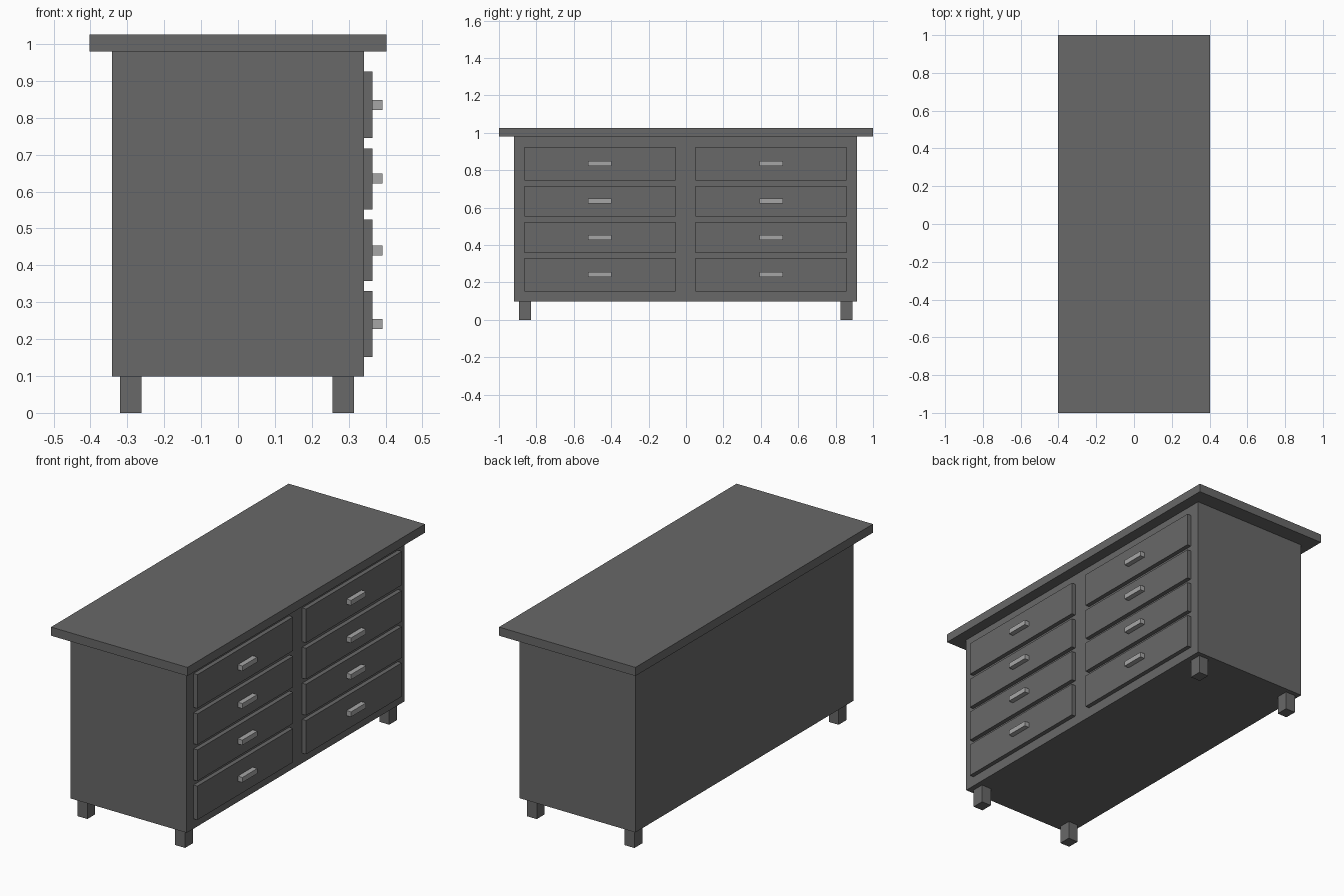
import bpy

if "Cube" in bpy.data.objects:
    bpy.data.objects.remove(bpy.data.objects["Cube"])


def material(name, value):
    m = bpy.data.materials.new(name)
    m.diffuse_color = (value, value, value, 1)
    m.use_nodes = True
    m.node_tree.nodes["Principled BSDF"].inputs["Base Color"].default_value = m.diffuse_color
    return m


dark = material("dark grey", 0.14)
light = material("light grey", 0.38)


def box(name, x, y, z, mat):
    """Box from (min, max) ranges on each axis."""
    centre = [(a + b) / 2 for a, b in (x, y, z)]
    bpy.ops.mesh.primitive_cube_add(size=1, location=centre)
    ob = bpy.context.object
    ob.name = name
    ob.scale = [b - a for a, b in (x, y, z)]
    bpy.ops.object.transform_apply(location=False, rotation=False, scale=True)
    ob.data.materials.append(mat)
    return ob


# Worktop and cabinet body
box("top", (-0.402, 0.402), (-1, 1), (0.98, 1.026), dark)
box("cabinet_body", (-0.342, 0.342), (-0.92, 0.915), (0.098, 0.98), dark)

# Four square legs
for x in (-0.291, 0.285):
    for y in (-0.861, 0.858):
        box("leg", (x - 0.029, x + 0.029), (y - 0.033, y + 0.033), (0, 0.098), dark)

# Two columns of four drawers on the +x side, each with a bar handle
drawer_rows = [(0.151, 0.331, 0.241), (0.358, 0.524, 0.440),
               (0.551, 0.716, 0.635), (0.745, 0.925, 0.835)]
for y in (-0.460, 0.455):
    for z0, z1, handle_z in drawer_rows:
        box("drawer_front", (0.342, 0.365), (y - 0.403, y + 0.403), (z0, z1), dark)
        box("drawer_handle", (0.365, 0.392), (y - 0.063, y + 0.063),
            (handle_z - 0.0135, handle_z + 0.0135), light)
